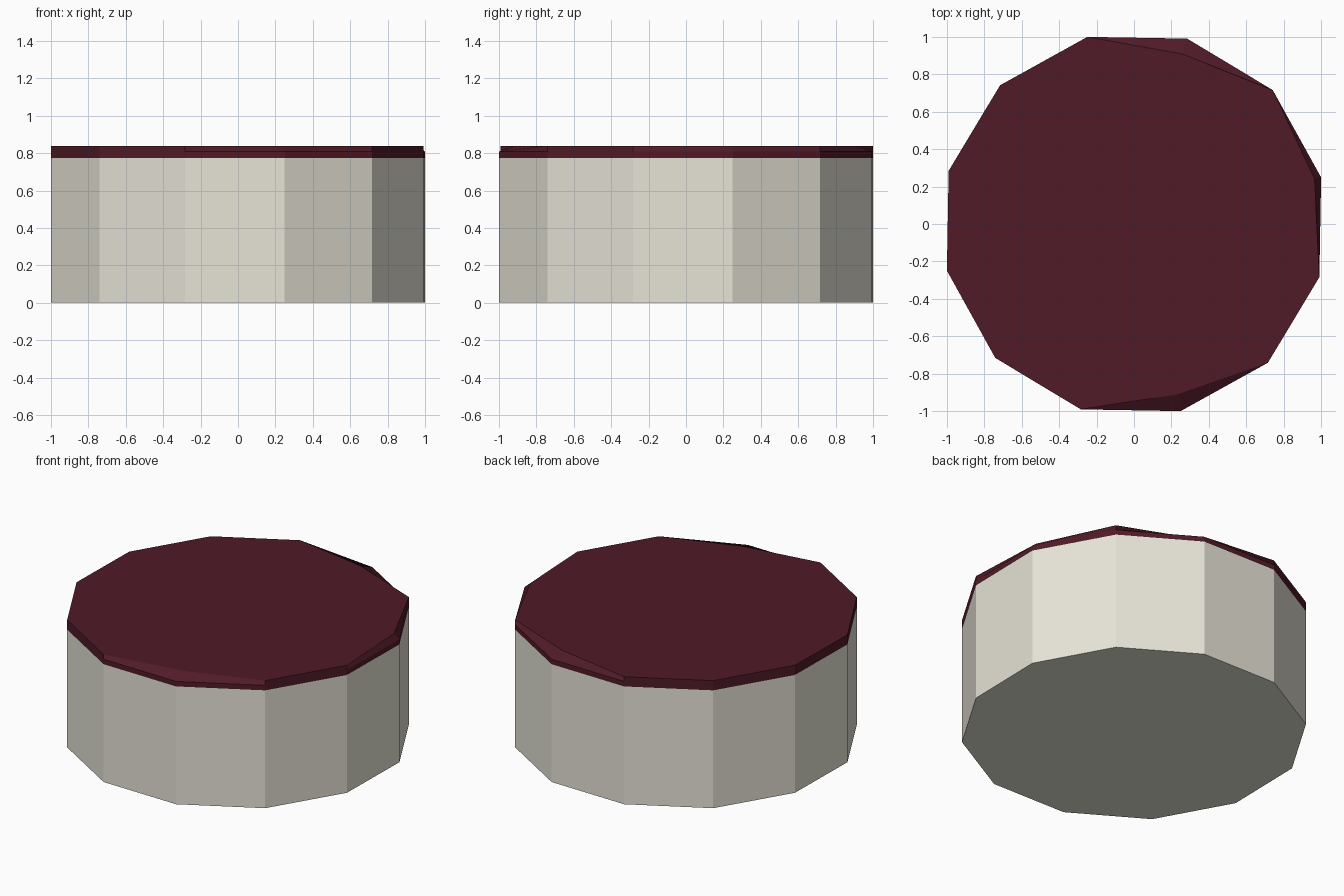
import bpy, bmesh
from math import cos, sin, radians

if "Cube" in bpy.data.objects:
    bpy.data.objects.remove(bpy.data.objects["Cube"])

SIDES, R, TURN = 12, 1.031, 14   # twelve-sided drum, turned 14 degrees


def material(name, rgb):
    m = bpy.data.materials.new(name)
    m.diffuse_color = (*rgb, 1)
    m.use_nodes = True
    m.node_tree.nodes["Principled BSDF"].inputs["Base Color"].default_value = m.diffuse_color
    return m


def ring(bm, z, inset=None):
    """Ring of vertices; inset maps a side index to its own radius."""
    inset = inset or {}
    out = []
    for i in range(SIDES):
        a, r = radians(TURN + 30 * i), inset.get(i, R)
        out.append(bm.verts.new((r * cos(a), r * sin(a), z)))
    return out


def stack(name, levels, mat):
    """Closed solid lofted through a list of (z, inset) rings."""
    bm = bmesh.new()
    rings = [ring(bm, z, inset) for z, inset in levels]
    for lo, hi in zip(rings, rings[1:]):
        for i in range(SIDES):
            j = (i + 1) % SIDES
            bm.faces.new((lo[i], lo[j], hi[j], hi[i]))
    bm.faces.new(rings[0][::-1])
    bm.faces.new(rings[-1])
    me = bpy.data.meshes.new(name)
    bm.to_mesh(me)
    bm.free()
    me.materials.append(mat)
    ob = bpy.data.objects.new(name, me)
    bpy.context.collection.objects.link(ob)
    return ob


# Cream drum body
stack("drum_body", [(0, None), (0.775, None)],
      material("cream", (0.80, 0.78, 0.68)))

# Dark red top layer, with three corners worn back along the upper edge
worn = {0: 0.995, 2: 0.945, 9: 0.94}
stack("top_layer", [(0.775, None), (0.808, None), (0.839, worn)],
      material("dark_red", (0.08, 0.011, 0.021)))
